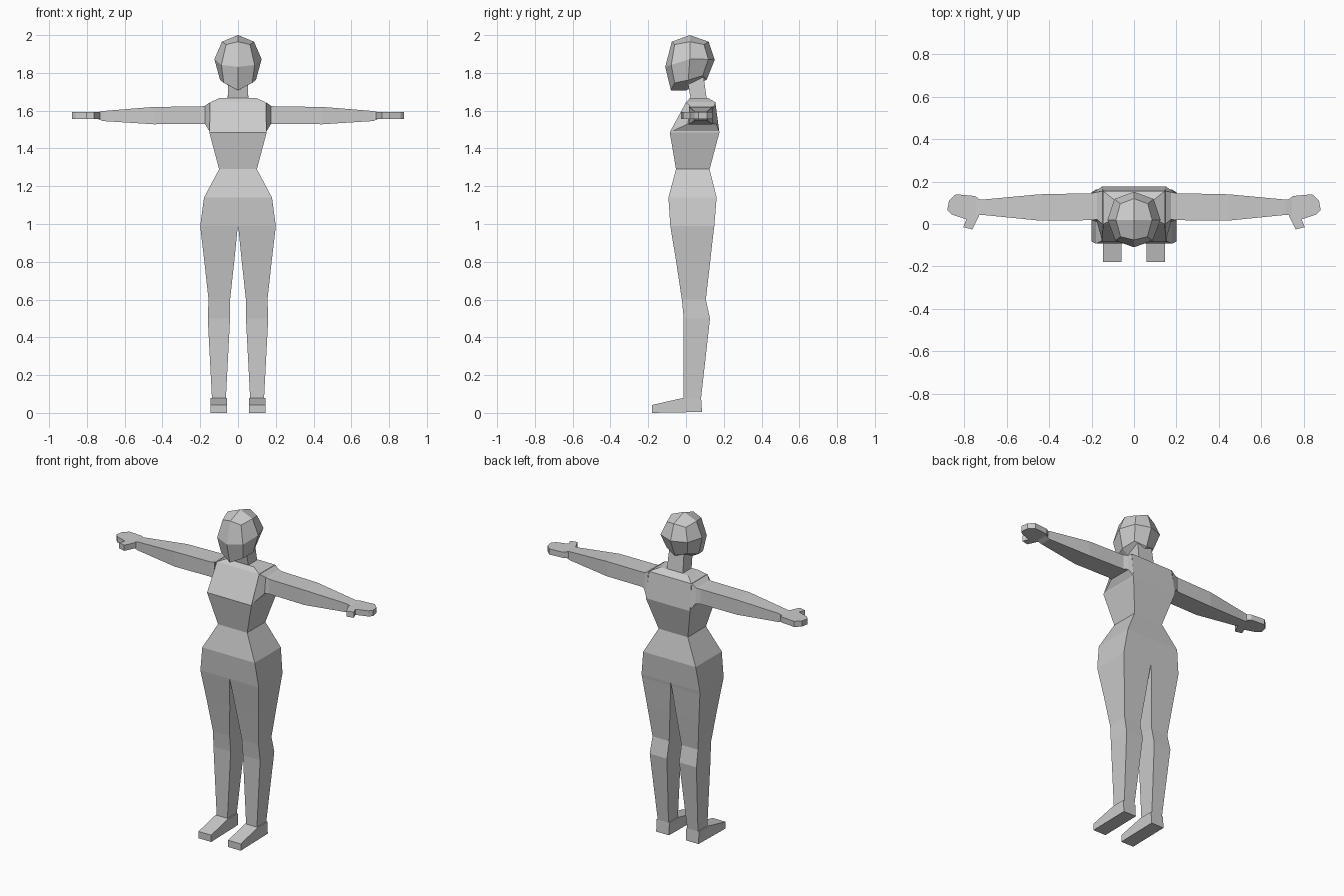
import bpy, bmesh

if "Cube" in bpy.data.objects:
    bpy.data.objects.remove(bpy.data.objects["Cube"])

skin = bpy.data.materials.new("plain grey")
skin.diffuse_color = (0.6, 0.6, 0.6, 1)
skin.use_nodes = True
skin.node_tree.nodes["Principled BSDF"].inputs["Base Color"].default_value = skin.diffuse_color


def finish(name, bm, mirror=False):
    """Turn a bmesh into a flat shaded object, mirrored across x if asked."""
    bmesh.ops.recalc_face_normals(bm, faces=bm.faces)
    mesh = bpy.data.meshes.new(name)
    bm.to_mesh(mesh)
    bm.free()
    mesh.materials.append(skin)
    obj = bpy.data.objects.new(name, mesh)
    bpy.context.collection.objects.link(obj)
    if mirror:
        mod = obj.modifiers.new("mirror", 'MIRROR')
        mod.use_mirror_merge = False
    return obj


def loft(name, rings, mirror=False, cap_start=False, cap_end=False):
    """Join rings of points with quads."""
    bm = bmesh.new()
    loops = [[bm.verts.new(p) for p in ring] for ring in rings]
    for a, b in zip(loops, loops[1:]):
        n = len(a)
        for i in range(n):
            j = (i + 1) % n
            bm.faces.new((a[i], a[j], b[j], b[i]))
    if cap_start:
        bm.faces.new(loops[0])
    if cap_end:
        bm.faces.new(loops[-1])
    return finish(name, bm, mirror)


def box_ring(z, x0, x1, y0, y1, z_back=None):
    zb = z if z_back is None else z_back
    return [(x0, y0, z), (x1, y0, z), (x1, y1, zb), (x0, y1, zb)]


# Torso: hips, waist, chest and shoulder slope
torso = [(0.99, 0.20, -0.083, 0.15), (1.14, 0.18, -0.093, 0.162),
         (1.29, 0.10, -0.053, 0.125), (1.485, 0.152, -0.086, 0.177),
         (1.645, 0.145, 0.0, 0.155), (1.668, 0.095, 0.022, 0.115)]
loft("torso", [box_ring(z, -w, w, a, b) for z, w, a, b in torso], cap_end=True)

# Neck leaning forward into the head
loft("neck", [box_ring(1.66, -0.055, 0.055, 0.025, 0.11),
              box_ring(1.77, -0.05, 0.05, 0.005, 0.09, 1.80)])

# Legs
leg = [(0.99, 0.0, 0.20, -0.083, 0.15), (0.97, 0.003, 0.198, -0.08, 0.147),
       (0.80, 0.02, 0.178, -0.052, 0.128), (0.60, 0.042, 0.156, -0.022, 0.105),
       (0.50, 0.042, 0.16, -0.012, 0.127), (0.08, 0.064, 0.138, -0.012, 0.08)]
loft("legs", [box_ring(*r) for r in leg], mirror=True)

# Feet: side profile extruded across x
foot = [(0.085, 0.005), (0.08, 0.08), (-0.012, 0.08), (-0.18, 0.042), (-0.18, 0.0)]
loft("feet", [[(x, y, z) for y, z in foot] for x in (0.058, 0.145)],
     mirror=True, cap_start=True, cap_end=True)

# Arms: chest side, shoulder, elbow, wrist; corners are (y, z)
arm = [(0.148, [(-0.086, 1.485), (0.177, 1.485), (0.155, 1.645), (0.0, 1.645)]),
       (0.175, [(0.01, 1.53), (0.16, 1.53), (0.15, 1.625), (0.022, 1.625)])]
for x, y0, y1, z0, z1 in [(0.20, 0.018, 0.145, 1.53, 1.622),
                          (0.445, 0.016, 0.14, 1.528, 1.62),
                          (0.715, 0.043, 0.115, 1.545, 1.598),
                          (0.745, 0.04, 0.115, 1.557, 1.592)]:
    arm.append((x, [(y0, z0), (y1, z0), (y1, z1), (y0, z1)]))
loft("arms", [[(x, y, z) for y, z in c] for x, c in arm], mirror=True, cap_end=True)

# Hands: flat mitten with a thumb towards the front
palm = [(0.72, 0.11), (0.75, 0.132), (0.84, 0.14), (0.872, 0.11), (0.88, 0.065),
        (0.86, 0.045), (0.79, 0.022), (0.805, -0.015), (0.762, -0.026), (0.73, 0.04)]
loft("hands", [[(x, y, z) for x, y in palm] for z in (1.557, 1.592)],
     mirror=True, cap_start=True, cap_end=True)

# Head: three by three grid on each side of a rounded cube
# Each layer: centre, front, side, back, front corner, back corner
layers = {
    1: [(0, 0.02, 2.0), (0, -0.075, 1.965), (0.085, 0.02, 1.965),
        (0, 0.12, 1.965), (0.063, -0.06, 1.95), (0.065, 0.095, 1.95)],
    0: [None, (0, -0.11, 1.832), (0.125, 0.02, 1.873),
        (0, 0.152, 1.87), (0.088, -0.078, 1.842), (0.092, 0.118, 1.872)],
    -1: [(0, 0.0, 1.706), (0, -0.08, 1.708), (0.095, 0.012, 1.762),
         (0, 0.11, 1.765), (0.075, -0.06, 1.747), (0.07, 0.088, 1.785)],
}
slot = {(0, 0): 0, (0, -1): 1, (1, 0): 2, (0, 1): 3, (1, -1): 4, (1, 1): 5}
bm = bmesh.new()
grid = {}
for k, pts in layers.items():
    for i in (-1, 0, 1):
        for j in (-1, 0, 1):
            p = pts[slot[(abs(i), j)]]
            if p:
                grid[(i, j, k)] = bm.verts.new((i * p[0], p[1], p[2]))
for axis in range(3):
    for side in (-1, 1):
        for u in (-1, 0):
            for v in (-1, 0):
                face = []
                for a, b in ((u, v), (u + 1, v), (u + 1, v + 1), (u, v + 1)):
                    key = [a, b]
                    key.insert(axis, side)
                    face.append(grid[tuple(key)])
                bm.faces.new(face)
finish("head", bm)
